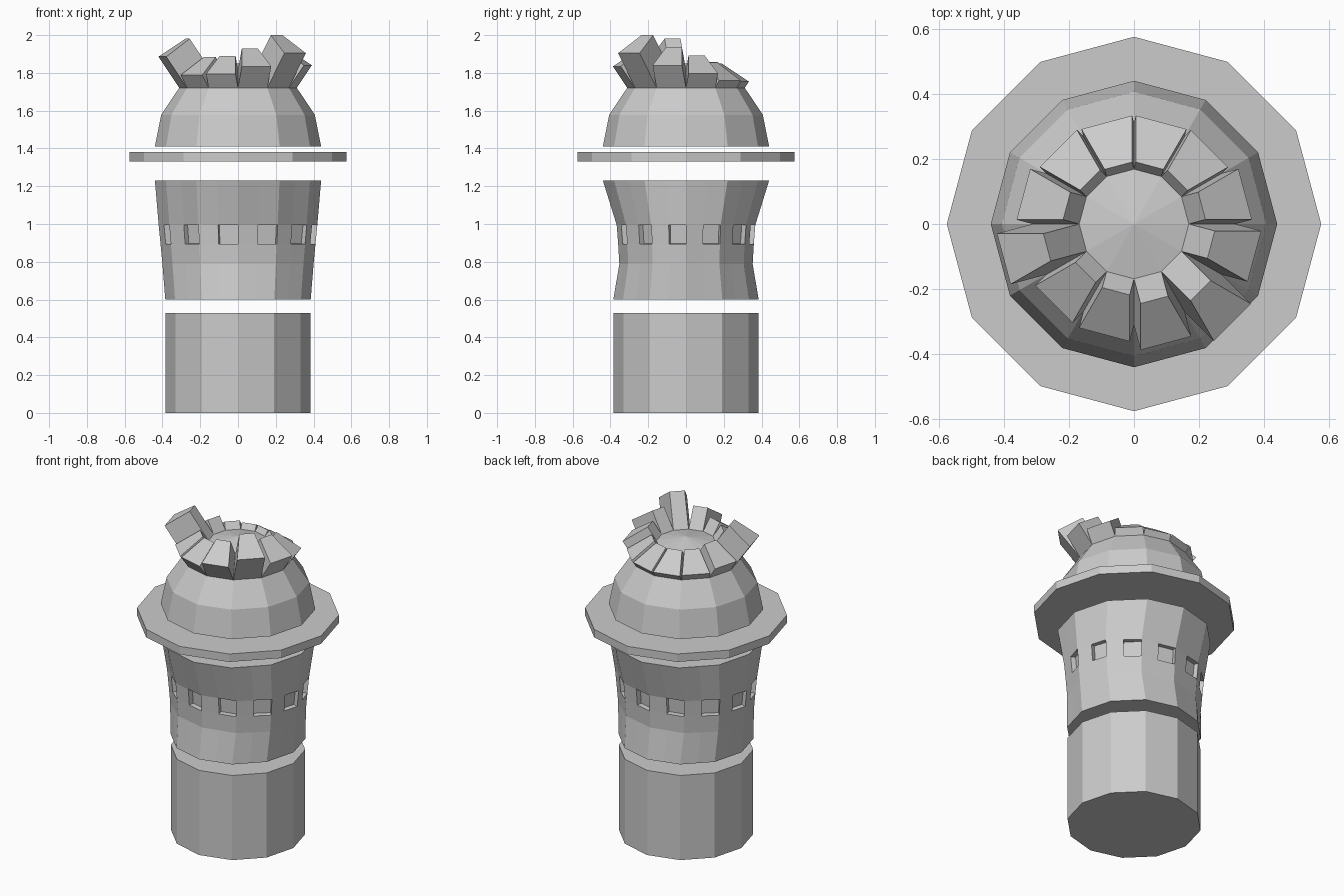
import bpy, bmesh, math

if "Cube" in bpy.data.objects:
    bpy.data.objects.remove(bpy.data.objects["Cube"])

SIDES = 12


def finish(bm, name):
    bmesh.ops.recalc_face_normals(bm, faces=bm.faces)
    mesh = bpy.data.meshes.new(name)
    bm.to_mesh(mesh)
    bm.free()
    obj = bpy.data.objects.new(name, mesh)
    bpy.context.collection.objects.link(obj)
    return obj


def ring(bm, rx, ry, z, halves=False):
    """12-sided ring, optionally with a vertex in the middle of every side."""
    pts = [(rx * math.cos(math.tau * i / SIDES), ry * math.sin(math.tau * i / SIDES))
           for i in range(SIDES)]
    out = []
    for i, (x, y) in enumerate(pts):
        out.append(bm.verts.new((x, y, z)))
        if halves:
            x2, y2 = pts[(i + 1) % SIDES]
            out.append(bm.verts.new(((x + x2) / 2, (y + y2) / 2, z)))
    return out


def loft(bm, rings):
    """Skin neighbouring rings, returning one list of faces per band."""
    bands = []
    for a, b in zip(rings, rings[1:]):
        n = len(a)
        bands.append([bm.faces.new((a[i], a[(i + 1) % n], b[(i + 1) % n], b[i]))
                      for i in range(n)])
    return bands


def extrude(bm, face, dist):
    """Push one face along its own normal."""
    bm.normal_update()
    offset = face.normal * dist
    new = bmesh.ops.extrude_discrete_faces(bm, faces=[face])["faces"][0]
    bmesh.ops.translate(bm, verts=new.verts[:], vec=offset)


def disc(name, r, z0, z1):
    bm = bmesh.new()
    rings = [ring(bm, r, r, z) for z in (z0, z1)]
    loft(bm, rings)
    for r_ in rings:
        bm.faces.new(r_)
    finish(bm, name)


# Base drum and wide brim
disc("base_drum", 0.383, 0.0, 0.53)
disc("brim", 0.575, 1.33, 1.38)

# Flared middle, pinched front to back, with a recessed window in half of each side
bm = bmesh.new()
profile = [(0.385, 0.385, 0.60), (0.40, 0.353, 0.787), (0.41, 0.359, 0.893),
           (0.42, 0.367, 0.995), (0.44, 0.44, 1.23)]
rings = [ring(bm, *p, halves=True) for p in profile]
bands = loft(bm, rings)
bm.faces.new(rings[0])
bm.faces.new(rings[-1])
for face in bands[2][1::2]:
    extrude(bm, face, -0.03)
finish(bm, "windowed_middle")

# Half-sphere dome with blocks of different heights pushed out of its upper band
bm = bmesh.new()
R, z0 = 0.44, 1.41
rings = []
for k in range(4):
    a = math.radians(22.5 * k)
    rings.append(ring(bm, R * math.cos(a), R * math.cos(a), z0 + R * math.sin(a)))
bands = loft(bm, rings)
bm.faces.new(rings[0])
apex = bm.verts.new((0, 0, z0 + R))
top = rings[-1]
for i in range(SIDES):
    bm.faces.new((top[i], top[(i + 1) % SIDES], apex))
heights = [0.093, 0.048, 0.04, 0.04, 0.05, 0.09,
           0.20, 0.083, 0.09, 0.138, 0.223, 0.145]
for face, h in zip(bands[2], heights):
    extrude(bm, face, h)
finish(bm, "dome_with_blocks")
